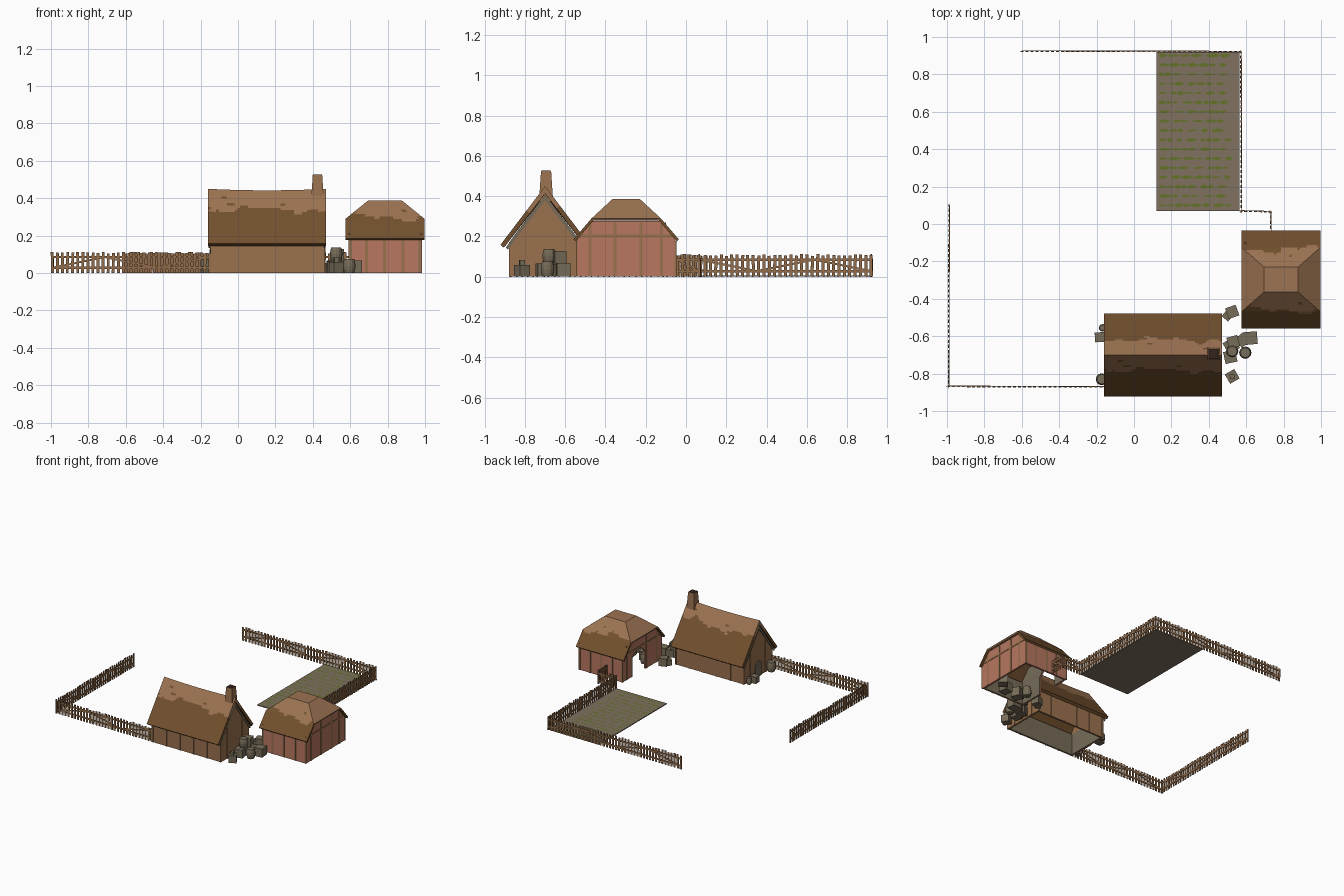
import bpy, bmesh, math, random
from mathutils import Vector, Matrix

if "Cube" in bpy.data.objects:
    bpy.data.objects.remove(bpy.data.objects["Cube"])
random.seed(4)


def material(name, r, g, b):
    m = bpy.data.materials.new(name)
    lin = lambda c: ((c / 255 + 0.055) / 1.055) ** 2.4
    m.diffuse_color = (lin(r), lin(g), lin(b), 1)
    m.use_nodes = True
    m.node_tree.nodes["Principled BSDF"].inputs["Base Color"].default_value = m.diffuse_color
    return m


THATCH = material("light thatch", 156, 115, 82)
DARK = material("dark thatch", 114, 80, 46)
WOOD = material("brown wood", 154, 113, 78)
FENCE = material("fence wood", 146, 108, 74)
RED = material("red plaster", 184, 119, 97)
OLIVE = material("weathered grey wood", 118, 108, 88)
SOIL = material("soil", 126, 113, 94)
GREEN = material("crop green", 101, 114, 42)
BLACK = material("soot", 52, 36, 28)


def finish(name, bm, *mats):
    me = bpy.data.meshes.new(name)
    bm.to_mesh(me)
    bm.free()
    for m in mats:
        me.materials.append(m)
    ob = bpy.data.objects.new(name, me)
    bpy.context.collection.objects.link(ob)
    return ob


def box(bm, c, size, rot=0, tilt=0):
    m = (Matrix.Translation(c) @ Matrix.Rotation(rot, 4, 'Z')
         @ Matrix.Rotation(tilt, 4, 'Y') @ Matrix.Diagonal((*size, 1)))
    bmesh.ops.create_cube(bm, size=1, matrix=m)


def span(bm, x0, x1, y0, y1, z0, z1):
    box(bm, ((x0 + x1) / 2, (y0 + y1) / 2, (z0 + z1) / 2), (x1 - x0, y1 - y0, z1 - z0))


def plate(name, pts, x, t, mat):
    """Outline in (y, z), extruded from x by t."""
    bm = bmesh.new()
    f = bm.faces.new([bm.verts.new((x, y, z)) for y, z in pts])
    r = bmesh.ops.extrude_face_region(bm, geom=[f])
    bmesh.ops.translate(bm, vec=(t, 0, 0), verts=[v for v in r['geom'] if isinstance(v, bmesh.types.BMVert)])
    bmesh.ops.recalc_face_normals(bm, faces=bm.faces)
    return finish(name, bm, mat)


def patch(bm, a, b, c, d, nu, nv):
    """Grid between bottom edge a-b and top edge d-c."""
    a, b, c, d = map(Vector, (a, b, c, d))
    rows = [[bm.verts.new(a.lerp(b, i / nu).lerp(d.lerp(c, i / nu), j / nv))
             for i in range(nu + 1)] for j in range(nv + 1)]
    for j in range(nv):
        for i in range(nu):
            bm.faces.new((rows[j][i], rows[j][i + 1], rows[j + 1][i + 1], rows[j + 1][i]))


def thatch(name, bm, level, thick):
    """Dark below a ragged line, a few dark streaks above it."""
    bmesh.ops.remove_doubles(bm, verts=bm.verts, dist=0.0005)
    for f in bm.faces:
        c = f.calc_center_median()
        s = c.x + 1.3 * c.y
        edge = level + 0.014 * math.sin(13 * s + 1) + 0.009 * math.sin(37 * s)
        streak = math.sin(23 * s) * math.sin(170 * c.z + 2) > 0.9 and c.z < level + 0.07
        f.material_index = 1 if c.z < edge or streak else 0
    ob = finish(name, bm, THATCH, DARK)
    m = ob.modifiers.new("thickness", 'SOLIDIFY')
    m.thickness, m.offset = thick, -1
    return ob


# --- House: roof with a slightly sagging ridge
HY = -0.70
bm = bmesh.new()
for s in (1, -1):
    e, xa, xb = HY - s * 0.222, (-0.16, 0.47)[s < 0], (0.47, -0.16)[s < 0]
    patch(bm, (xa, e, 0.158), (xb, e, 0.158), (xb, HY, 0.45), (xa, HY, 0.45), 44, 24)
for v in bm.verts:
    v.co.z -= 0.008 * (1 - ((v.co.x - 0.155) / 0.315) ** 2) * (v.co.z - 0.158) / 0.292
thatch("house_roof", bm, 0.338, 0.022)

# House walls, inner lining, posts and verge boards
gable = [(-0.875, 0), (-0.875, 0.175), (HY, 0.41), (-0.525, 0.175), (-0.525, 0)]
plate("house_left_gable", gable, -0.147, 0.01, WOOD)
plate("house_right_gable", gable, 0.453, 0.01, WOOD)
bm = bmesh.new()
for y in (-0.875, -0.535):
    span(bm, -0.147, 0.463, y, y + 0.01, 0, 0.175)
finish("house_long_walls", bm, WOOD)
bm = bmesh.new()
for y in (-0.865, -0.539):
    span(bm, -0.137, 0.453, y, y + 0.004, 0, 0.17)
for x in (-0.137, 0.449):
    span(bm, x, x + 0.004, -0.86, -0.54, 0, 0.17)
finish("house_inner_lining", bm, OLIVE)
bm = bmesh.new()
for i in range(6):
    x = -0.147 + 0.1196 * i
    for y in (-0.879, -0.529):
        span(bm, x, x + 0.012, y, y + 0.008, 0, 0.172)
for x in (-0.151, 0.459):
    for y in (-0.8, -0.61):
        span(bm, x, x + 0.008, y, y + 0.012, 0, 0.26)
finish("house_posts", bm, WOOD)
for nm, x in (("left", -0.157), ("right", 0.461)):
    plate("verge_board_" + nm, [(-0.895, 0.145), (HY, 0.405), (-0.505, 0.145), (-0.515, 0.135),
                                (HY, 0.381), (-0.885, 0.135)], x, 0.006, OLIVE)
arch = [(0.04 * math.cos(t * math.pi / 6), 0.09 + 0.035 * math.sin(t * math.pi / 6)) for t in range(7)]
plate("house_door", [(-0.66, 0)] + [(HY + y, z) for y, z in arch] + [(-0.74, 0)], -0.153, 0.006, OLIVE)

# Chimney: tapered shaft, with a dark mouth
bm = bmesh.new()
box(bm, (0.425, -0.695, 0.45), (0.07, 0.07, 0.15))
for v in bm.verts:
    if v.co.z > 0.5:
        v.co.x += (0.425 - v.co.x) * 0.28
        v.co.y += (-0.695 - v.co.y) * 0.28
finish("chimney", bm, WOOD)
bm = bmesh.new()
span(bm, 0.402, 0.448, -0.718, -0.672, 0.52, 0.527)
finish("chimney_mouth", bm, BLACK)

# --- Barn: half-hipped roof
BY, X0, X1 = -0.297, 0.575, 0.997
bm = bmesh.new()
for s in (1, -1):
    xa, xb = (X0, X1) if s > 0 else (X1, X0)
    ta, tb = (0.695, 0.877) if s > 0 else (0.877, 0.695)
    sh, top = BY - s * 0.172, BY - s * 0.067
    patch(bm, (xa, BY - s * 0.262, 0.185), (xb, BY - s * 0.262, 0.185), (xb, sh, 0.29), (xa, sh, 0.29), 28, 7)
    patch(bm, (xa, sh, 0.29), (xb, sh, 0.29), (tb, top, 0.387), (ta, top, 0.387), 28, 8)
    patch(bm, (xb, sh, 0.29), (xb, BY + s * 0.172, 0.29), (tb, BY + s * 0.067, 0.387), (tb, top, 0.387), 20, 8)
patch(bm, (0.695, BY - 0.067, 0.387), (0.877, BY - 0.067, 0.387),
      (0.877, BY + 0.067, 0.387), (0.695, BY + 0.067, 0.387), 28, 20)
ob = thatch("barn_roof", bm, 0.298, 0.014)
for p in ob.data.polygons:  # hipped ends stay light
    if abs(p.normal.x) > 0.5:
        p.material_index = 0

# Barn walls, the left gable has an arched doorway
upper = [(-0.543, 0), (-0.543, 0.18), (-0.465, 0.276), (-0.129, 0.276), (-0.051, 0.18), (-0.051, 0)]
door = [(-0.17, 0), (-0.17, 0.14), (-0.20, 0.18), (-0.25, 0.195), (-0.30, 0.18), (-0.34, 0.14), (-0.34, 0)]
plate("barn_right_gable", upper, 0.97, 0.01, RED)
plate("barn_left_gable", upper + door, 0.595, 0.01, RED)
plate("barn_right_lining", upper, 0.966, 0.004, OLIVE)
plate("barn_left_lining", upper + door, 0.605, 0.004, OLIVE)
bm = bmesh.new()
for y in (-0.543, -0.061):
    span(bm, 0.595, 0.98, y, y + 0.01, 0, 0.18)
finish("barn_long_walls", bm, RED)
bm = bmesh.new()
for y in (-0.533, -0.065):
    span(bm, 0.605, 0.97, y, y + 0.004, 0, 0.18)
finish("barn_inner_lining", bm, OLIVE)
bm = bmesh.new()
for x in (0.592, 0.68, 0.775, 0.875, 0.968):
    for y in (-0.546, -0.056):
        span(bm, x, x + 0.015, y, y + 0.008, 0, 0.178)
for y in (-0.485, -0.36, -0.23, -0.13):
    span(bm, 0.975, 0.983, y, y + 0.015, 0, 0.27)
for y in (-0.485, -0.36, -0.17, -0.115):
    span(bm, 0.592, 0.60, y, y + 0.015, 0, 0.27)
for x in (0.592, 0.975):
    span(bm, x, x + 0.008, -0.54, -0.055, 0.195, 0.21)
finish("barn_timbers", bm, WOOD)

# --- Field with broken crop rows
bm = bmesh.new()
span(bm, 0.12, 0.565, 0.07, 0.92, 0, 0.007)
finish("field_soil", bm, SOIL)
bm = bmesh.new()
for r in range(17):
    y, x = 0.1 + r * 0.05, 0.13
    while x < 0.49:
        n, w = random.uniform(0.03, 0.08), random.uniform(0.005, 0.012)
        pts = [(x, 0), (x + n * .3, -w), (x + n * .7, -w * .6), (x + n, 0), (x + n * .6, w), (x + n * .2, w * .7)]
        bm.faces.new([bm.verts.new((px, y + py, 0.0085)) for px, py in pts])
        x += n + random.choice((-0.006, -0.003, 0.015))
finish("crop_rows", bm, GREEN)


# --- Picket fences with rails and diagonal braces
def fence(name, path):
    bm = bmesh.new()
    for (xa, ya), (xb, yb) in zip(path, path[1:]):
        length, ang = math.hypot(xb - xa, yb - ya), math.atan2(yb - ya, xb - xa)
        at = lambda d, z, off: (xa + d * math.cos(ang) - off * math.sin(ang),
                                ya + d * math.sin(ang) + off * math.cos(ang), z)
        n = max(2, round(length / 0.027))
        for i in range(n + 1):
            h = random.uniform(0.104, 0.113)
            box(bm, at(length * i / n, h / 2, 0), (0.015, 0.005, h), ang, random.uniform(-0.03, 0.03))
        for z in (0.028, 0.085):
            box(bm, at(length / 2, z, 0.004), (length, 0.004, 0.012), ang)
        k = max(1, round(length / 0.28))
        for i in range(k):
            t = math.atan2(0.057, length / k)
            box(bm, at(length * (i + 0.5) / k, 0.0565, 0.004), (length / k, 0.004, 0.01), ang, t if i % 2 else -t)
    finish(name, bm, FENCE)


fence("fence_left_front", [(-0.99, 0.10), (-0.993, -0.87), (-0.15, -0.873)])
fence("fence_back_right", [(-0.60, 0.922), (0.57, 0.92), (0.572, 0.068), (0.728, 0.064), (0.73, -0.045)])


# --- Crates and barrels
def crate(x, y, z, s, rot):
    bm = bmesh.new()
    box(bm, (x, y, z + s / 2), (s, s, s), math.radians(rot))
    finish("crate", bm, OLIVE)


def barrel(x, y, z, r, h):
    bm = bmesh.new()
    rings = [[bm.verts.new((x + r * k * math.cos(a * math.tau / 12), y + r * k * math.sin(a * math.tau / 12), z + h * t))
              for a in range(12)] for t, k in ((0, .8), (.25, .95), (.5, 1), (.75, .95), (1, .8))]
    for lo, hi in zip(rings, rings[1:]):
        for i in range(12):
            bm.faces.new((lo[i], lo[(i + 1) % 12], hi[(i + 1) % 12], hi[i]))
    bm.faces.new(rings[0][::-1])
    bm.faces.new(rings[-1])
    finish("barrel", bm, OLIVE)


for c in ((0.525, -0.47, 0, 0.06, 20), (0.50, -0.49, 0, 0.045, 50), (0.625, -0.61, 0, 0.068, 5),
          (0.52, -0.65, 0, 0.068, 30), (0.515, -0.71, 0, 0.065, 12), (0.58, -0.62, 0, 0.06, 40),
          (0.53, -0.63, 0.068, 0.06, 15), (0.525, -0.815, 0, 0.058, 30), (0.525, -0.815, 0.058, 0.025, 10),
          (-0.183, -0.605, 0, 0.052, 4), (0.70, -0.48, 0, 0.07, 25), (0.82, -0.47, 0, 0.07, 10),
          (0.90, -0.40, 0, 0.07, 50)):
    crate(*c)
for b in ((0.595, -0.688, 0, 0.033, 0.075), (0.525, -0.68, 0.067, 0.033, 0.07), (-0.172, -0.83, 0, 0.032, 0.075),
          (-0.168, -0.555, 0, 0.02, 0.05), (0.66, -0.42, 0, 0.033, 0.075)):
    barrel(*b)
